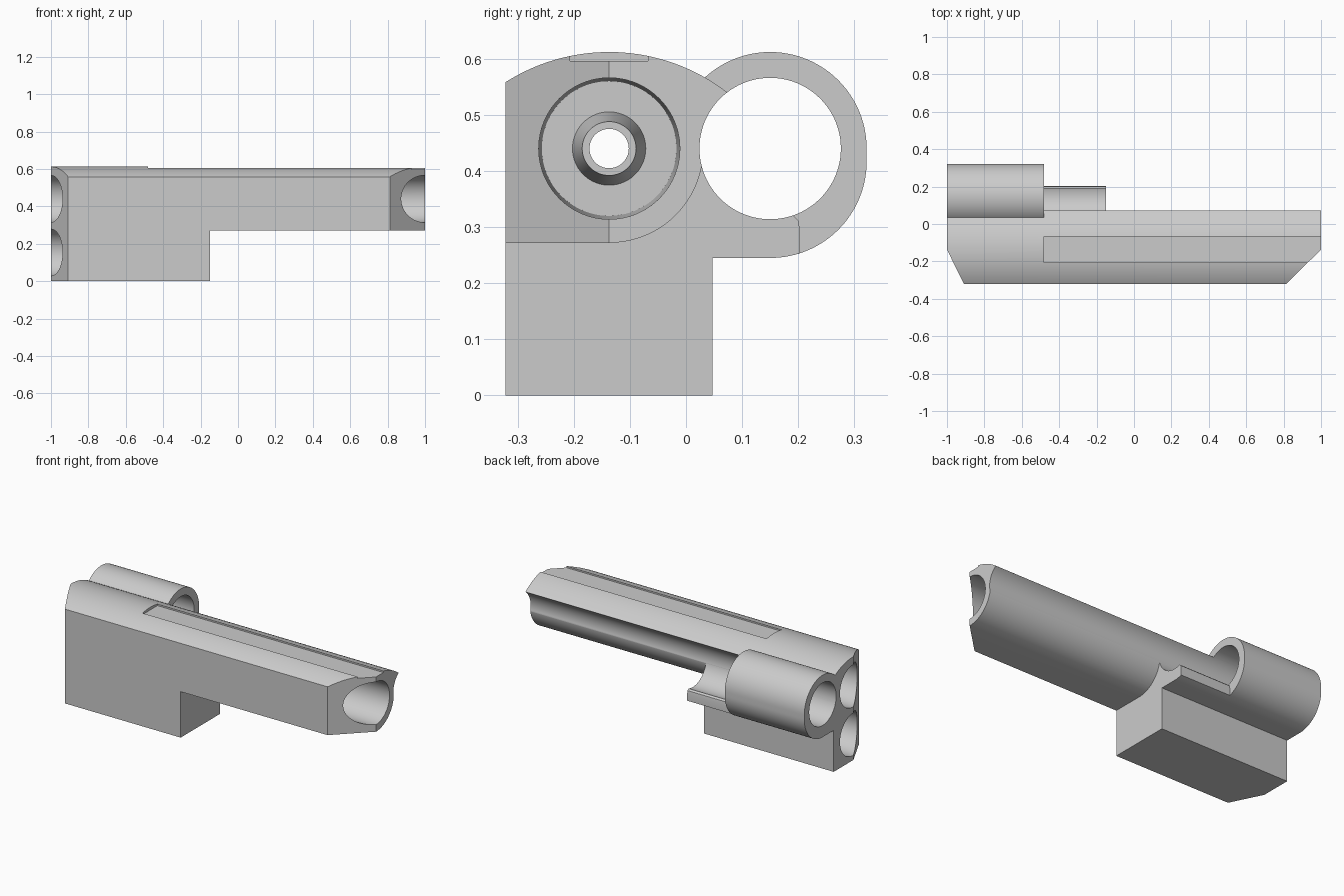
import bpy, bmesh
from math import sin, cos, pi, radians, sqrt
from mathutils import Matrix

if "Cube" in bpy.data.objects:
    bpy.data.objects.remove(bpy.data.objects["Cube"])

grey = bpy.data.materials.new("plain grey")
grey.use_nodes = True
grey.diffuse_color = (0.6, 0.6, 0.6, 1)
grey.node_tree.nodes["Principled BSDF"].inputs["Base Color"].default_value = (0.6, 0.6, 0.6, 1)

FRONT, AXIS, TUBE, MID = -0.322, -0.137, 0.15, 0.44
STEP, BLOCK_END = -0.48, -0.15
BORE, OUTER = 0.126, 0.172


def arc(cy, cz, r, a0, a1, n=32):
    """Points on a circle arc, angles in degrees."""
    steps = [radians(a0 + (a1 - a0) * i / n) for i in range(n + 1)]
    return [(cy + r * cos(a), cz + r * sin(a)) for a in steps]


def make(name, bm):
    bmesh.ops.recalc_face_normals(bm, faces=bm.faces)
    mesh = bpy.data.meshes.new(name)
    bm.to_mesh(mesh)
    bm.free()
    mesh.materials.append(grey)
    ob = bpy.data.objects.new(name, mesh)
    bpy.context.collection.objects.link(ob)
    return ob


def prism(name, points, lo, hi, axis="x"):
    """Extrude a (y, z) profile along x, or an (x, y) plan along z."""
    bm = bmesh.new()
    place = (lambda p: (lo, *p)) if axis == "x" else (lambda p: (*p, lo))
    face = bm.faces.new([bm.verts.new(place(p)) for p in points])
    new = bmesh.ops.extrude_face_region(bm, geom=[face])["geom"]
    move = (hi - lo, 0, 0) if axis == "x" else (0, 0, hi - lo)
    bmesh.ops.translate(bm, vec=move, verts=[v for v in new if isinstance(v, bmesh.types.BMVert)])
    return make(name, bm)


def rod(name, y, z, r0, r1, lo, hi):
    """Round bar or cone along x."""
    bm = bmesh.new()
    mat = Matrix.Translation(((lo + hi) / 2, y, z)) @ Matrix.Rotation(pi / 2, 4, "Y")
    bmesh.ops.create_cone(bm, cap_ends=True, segments=96, radius1=r0, radius2=r1,
                          depth=hi - lo, matrix=mat)
    return make(name, bm)


def combine(target, tool, operation):
    mod = target.modifiers.new("join", "BOOLEAN")
    mod.operation, mod.solver, mod.object = operation, "EXACT", tool
    bpy.context.view_layer.objects.active = target
    bpy.ops.object.modifier_apply(modifier=mod.name)
    bpy.data.objects.remove(tool)


# Long barrel: flat front, shallow domed top, round rear underside
dome = 0.344
top = []
for i in range(33):
    y = FRONT + 0.40 * i / 32
    top.append((y, 0.612 - dome + sqrt(dome ** 2 - (y - AXIS) ** 2)))
barrel = top + [(0.03, MID)] + arc(AXIS, MID, 0.168, 0, -90) + [(FRONT, 0.272)]
body = prism("launcher_body", barrel, -1, 1)

# Lower block
block = [(FRONT, 0), (0.047, 0), (0.047, 0.4), (FRONT, 0.4)]
combine(body, prism("lower_block", block, -1, BLOCK_END), "UNION")

# Side tube, slightly taller than round, with a web to the block
tube = (arc(TUBE, MID, OUTER, 180, 0, 48) + arc(TUBE, MID - 0.023, OUTER, 0, -90)
        + [(-0.05, 0.245), (-0.05, MID)])
combine(body, prism("side_tube", tube, -1, STEP), "UNION")

# Short open tray ahead of the tube
tray = [(-0.05, 0.245), *arc(TUBE, MID - 0.023, OUTER, -90, -72, 6), (0.203, 0.295),
        (0.200, 0.312), (0.190, 0.322), (TUBE, 0.33), (0.03, 0.42), (-0.05, 0.42)]
combine(body, prism("tray", tray, STEP - 0.05, BLOCK_END), "UNION")

# Tube hole continues as a groove along the barrel
combine(body, rod("tube_hole", TUBE, MID, BORE, BORE, -1.1, 1.1), "DIFFERENCE")

# Flat shallow slot on the top
slot = [(-0.207, 0.596), (-0.068, 0.596), (-0.068, 0.7), (-0.207, 0.7)]
combine(body, prism("top_slot", slot, STEP, 1.1), "DIFFERENCE")

# Tapered muzzle bore and the two rear bores
combine(body, rod("muzzle_bore", AXIS, MID, 0.12, BORE, -0.45, 1.001), "DIFFERENCE")
for z in (MID, 0.153):
    combine(body, rod("rear_bore", AXIS, z, BORE - 0.001, BORE - 0.001, -1.1, -0.5), "DIFFERENCE")

# Nozzle inside the muzzle bore, with a through hole
combine(body, rod("nozzle", AXIS, MID, 0.068, 0.048, -0.47, -0.32), "UNION")
combine(body, rod("air_hole", AXIS, MID, 0.035, 0.035, -0.6, -0.2), "DIFFERENCE")

# Slanted front corners at both ends
for side, corner in ((-1, 0.908), (1, 0.812)):
    slope = (1 - corner) / (AXIS - FRONT)
    reach = 0.1
    wedge = [(side, AXIS), (side * (corner - slope * reach), FRONT - reach),
             (side * 1.2, FRONT - reach), (side * 1.2, AXIS)]
    combine(body, prism("corner_cut", wedge, -0.1, 0.8, "z"), "DIFFERENCE")

bpy.ops.object.select_all(action="DESELECT")
body.select_set(True)
bpy.context.view_layer.objects.active = body
bpy.ops.object.shade_smooth_by_angle(angle=radians(25))
